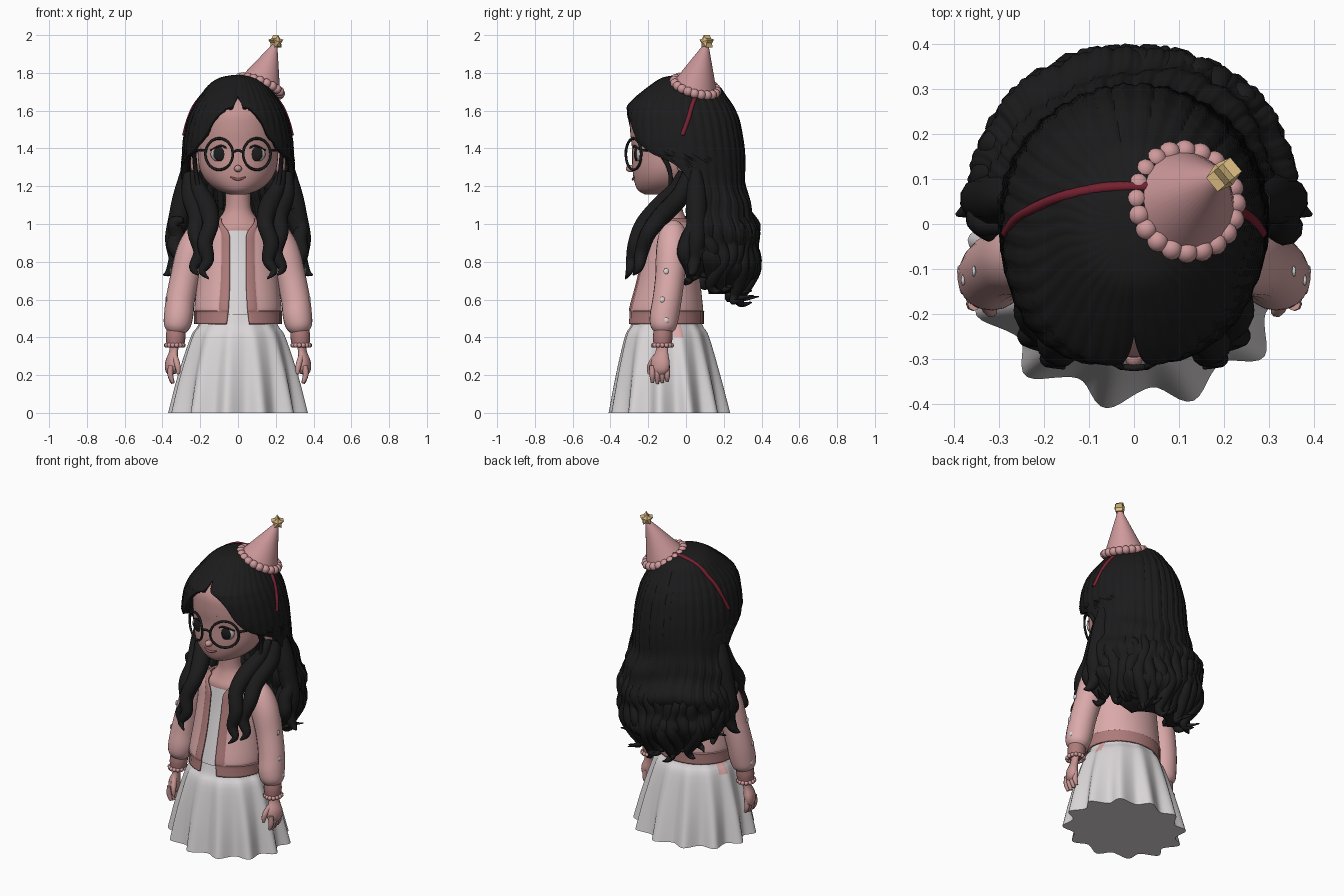
import bpy, bmesh, math
from math import sin, cos, pi, radians
from mathutils import Vector, Matrix, Quaternion

if "Cube" in bpy.data.objects:
    bpy.data.objects.remove(bpy.data.objects["Cube"])


def material(name, rgb):
    m = bpy.data.materials.new(name)
    m.use_nodes = True
    m.diffuse_color = (*rgb, 1)
    m.node_tree.nodes["Principled BSDF"].inputs["Base Color"].default_value = (*rgb, 1)
    return m


SKIN = material("skin", (0.58, 0.31, 0.30))
PINK = material("cardigan_pink", (0.71, 0.40, 0.40))
TRIM = material("knit_trim", (0.42, 0.20, 0.195))
HAT = material("hat_pink", (0.62, 0.32, 0.33))
WHITE = material("white_cloth", (0.71, 0.68, 0.69))
BLACK = material("hair_black", (0.011, 0.011, 0.012))
RED = material("band_red", (0.18, 0.015, 0.03))
GOLD = material("star_gold", (0.74, 0.52, 0.23))
EYE = material("eye_white", (0.50, 0.45, 0.45))
LIP = material("lip_rose", (0.36, 0.12, 0.13))


def finish(name, bm, *mats, angle=50):
    me = bpy.data.meshes.new(name)
    bm.to_mesh(me)
    bm.free()
    for m in mats:
        me.materials.append(m)
    me.shade_smooth()
    me.set_sharp_from_angle(angle=radians(angle))
    ob = bpy.data.objects.new(name, me)
    bpy.context.collection.objects.link(ob)
    return ob


def spline(pts, steps):
    """Catmull-Rom resampling of tuples of any length."""
    p = [pts[0], *pts, pts[-1]]
    out = []
    for i in range(1, len(p) - 2):
        for k in range(steps):
            t = k / steps
            out.append([0.5 * (2*b + (c-a)*t + (2*a-5*b+4*c-d)*t*t + (3*b-a-3*c+d)*t**3)
                        for a, b, c, d in zip(p[i-1], p[i], p[i+1], p[i+2])])
    return out + [list(pts[-1])]


def shell(name, rows, mats, cols=48, steps=4, push=None, rule=None, top=False, bottom=False, thick=0):
    """Loft of rows (z, half width, front y, back y, front opening in degrees), top to bottom."""
    bm = bmesh.new()
    grid = []
    for z, hw, yf, yb, gap in spline(rows, steps):
        g = radians(max(0, gap))
        ring = []
        for c in range(cols + 1):
            a = g + (2*pi - 2*g) * c / cols
            k = push(a, z, min(c, cols - c)) if push else 1
            ring.append(bm.verts.new((hw*k*sin(a), (yf+yb)/2 - (yb-yf)/2*k*cos(a), z)))
        grid.append(ring)
    for r, s in zip(grid, grid[1:]):
        for c in range(cols):
            f = bm.faces.new((r[c], s[c], s[c+1], r[c+1]))
            if rule:
                f.material_index = rule(f.calc_center_median().z, min(c, cols - 1 - c))
    if top:
        bm.faces.new(grid[0][:-1])
    if bottom:
        bm.faces.new(grid[-1][:0:-1])
    bmesh.ops.remove_doubles(bm, verts=bm.verts, dist=1e-5)
    ob = finish(name, bm, *mats)
    if thick:
        mod = ob.modifiers.new("thickness", 'SOLIDIFY')
        mod.thickness, mod.offset = thick, -1
    return ob


def tube(name, pts, mat, sides=12, steps=5, flat=1.0):
    """Round sweep through points (x, y, z, radius)."""
    path = spline(pts, steps)
    P = [Vector(p[:3]) for p in path]
    bm = bmesh.new()
    rings, q, last = [], None, None
    for i, p in enumerate(P):
        d = (P[min(i+1, len(P)-1)] - P[max(i-1, 0)]).normalized()
        q = d.to_track_quat('Z', 'Y') if q is None else last.rotation_difference(d) @ q
        last = d
        r = max(path[i][3], 0.001)
        rings.append([bm.verts.new(p + q @ Vector((r*cos(2*pi*k/sides), r*flat*sin(2*pi*k/sides), 0)))
                      for k in range(sides)])
    for a, b in zip(rings, rings[1:]):
        for k in range(sides):
            bm.faces.new((a[k], a[(k+1) % sides], b[(k+1) % sides], b[k]))
    bm.faces.new(rings[0][::-1])
    bm.faces.new(rings[-1])
    bmesh.ops.recalc_face_normals(bm, faces=bm.faces)
    return finish(name, bm, mat)


def blobs(name, items, mat, seg=14):
    """Ellipsoids from (centre, radii) pairs in one object."""
    bm = bmesh.new()
    for c, r in items:
        bmesh.ops.create_uvsphere(bm, u_segments=seg, v_segments=seg*2//3, radius=1,
                                  matrix=Matrix.Translation(c) @ Matrix.Diagonal((*r, 1)))
    return finish(name, bm, mat, angle=80)


# Skirt with flared pleats and a pink patch at each side
def pleats(a, z, e):
    return 1 + 0.08 * (1 - z/0.58) * cos(12*a + 1.9) + 0.01*(1 - z/.58)*sin(24*a)

shell("skirt", [(0.58, .185, -.26, .05, 0), (0.52, .195, -.275, .07, 0), (0.46, .212, -.292, .088, 0),
                (0.4, .248, -.322, .12, 0), (0.2, .305, -.36, .17, 0), (0, .345, -.388, .212, 0)],
      [WHITE, PINK], cols=156, push=pleats, top=True, bottom=True,
      rule=lambda z, e: int(.38 < z < .5 and 43 <= e <= 48))

# Shirt, chest and neck
shell("shirt", [(.97, .14, -.185, .02, 0), (.85, .17, -.205, .03, 0), (.7, .185, -.24, .04, 0),
                (.52, .2, -.285, .06, 0)], [WHITE], top=True)
shell("neck", [(1.22, .068, -.15, -.02, 0), (1.09, .068, -.145, -.02, 0), (1.03, .1, -.16, 0, 0),
               (.98, .145, -.185, .02, 0), (.93, .14, -.18, .02, 0)], [SKIN])

# Open cardigan with knitted edges
def knit(z, e):
    return int(z < .54 or z > 1.005 or e < 4)

def knit_push(a, z, e):
    return 1.02 + 0.014*(e % 2) if knit(z, e) else 1

shell("cardigan", [(1.03, .12, -.17, .015, 46), (1.0, .158, -.2, .03, 30), (.95, .19, -.215, .05, 14),
                   (.85, .2, -.23, .06, 12), (.7, .215, -.262, .075, 11), (.56, .23, -.3, .09, 12),
                   (.53, .225, -.3, .09, 13), (.47, .225, -.305, .09, 15)],
      [PINK, TRIM], cols=96, steps=5, push=knit_push, rule=knit, thick=.012)

# Arms
for s, side in ((1, "left"), (-1, "right")):
    tube(side + "_sleeve", [(s*.14, -.07, .985, .035), (s*.19, -.07, .955, .07), (s*.24, -.075, .86, .083),
                            (s*.28, -.085, .72, .078), (s*.305, -.1, .6, .077), (s*.315, -.115, .51, .077),
                            (s*.325, -.12, .455, .068), (s*.33, -.122, .425, .045)], PINK, 20)
    blobs(side + "_sleeve_patches", [((s*x, y, z), (.005, .014, .016)) for x, y, z in
                                     ((.356, -.105, .75), (.38, -.125, .6), (.389, -.105, .49))], WHITE, 8)
    tube(side + "_cuff", [(s*.328, -.12, .44, .05), (s*.33, -.123, .40, .052), (s*.332, -.125, .36, .047)], TRIM, 20)
    blobs(side + "_bracelet", [((s*.335 + .045*cos(k*pi/7), -.125 + .05*sin(k*pi/7), .358), (.013,)*3)
                               for k in range(14)], HAT, 8)
    tube(side + "_hand", [(s*.335, -.125, .37, .035), (s*.342, -.128, .32, .036), (s*.35, -.135, .27, .052),
                          (s*.352, -.138, .23, .05), (s*.35, -.14, .205, .03)], SKIN, 14, flat=.62)
    for k in range(4):
        y = -.178 + k*.026
        tube(side + "_finger", [(s*.355, y, .25, .015), (s*.358, y, .2, .015),
                                (s*.345, y, .155 + .006*abs(k-1), .009)], SKIN, 8)
    tube(side + "_thumb", [(s*.335, -.16, .3, .016), (s*.32, -.19, .25, .016), (s*.315, -.195, .205, .009)], SKIN, 8)

# Head and face
shell("head", [(1.72, .06, -.12, .03, 0), (1.68, .13, -.22, .08, 0), (1.6, .195, -.288, .12, 0),
               (1.5, .212, -.296, .13, 0), (1.4, .214, -.286, .13, 0), (1.3, .205, -.284, .11, 0),
               (1.23, .17, -.275, .07, 0), (1.18, .11, -.255, .02, 0), (1.155, .04, -.215, -.08, 0)],
      [SKIN], top=True, bottom=True)
blobs("nose", [((0, -.293, 1.293), (.021, .026, .019))], SKIN)
blobs("ears", [((s*.225, -.012, 1.32), (.028, .038, .065)) for s in (1, -1)], SKIN)
blobs("eye_whites", [((s*.093, -.246, 1.37), (.052, .024, .043)) for s in (1, -1)], EYE, 20)
blobs("irises", [((s*.094, -.262, 1.37), (.037, .013, .038)) for s in (1, -1)], BLACK, 20)
tube("mouth", [(-.042, -.272, 1.25, .003), (-.02, -.279, 1.24, .006), (0, -.281, 1.237, .007),
               (.02, -.279, 1.24, .006), (.042, -.272, 1.25, .003)], LIP, 8)
for s, side in ((1, "left"), (-1, "right")):
    tube(side + "_eyebrow", [(s*.05, -.287, 1.475, .003), (s*.1, -.262, 1.488, .004),
                             (s*.15, -.223, 1.47, .002)], TRIM, 8)
    tube(side + "_upper_lash", [(s*.045, -.271, 1.392, .004), (s*.09, -.273, 1.414, .006),
                                (s*.145, -.24, 1.39, .004)], BLACK, 8)
    # Round glasses, turned to wrap around the face
    yaw = radians(29) * s
    tube(side + "_glasses_rim", [(s*.1 + .083*cos(t)*cos(yaw), -.278 + .083*cos(t)*sin(yaw),
                                  1.37 + .083*sin(t), .007)
                                 for t in (k*pi/12 for k in range(25))], BLACK, 8, 2)
    tube(side + "_glasses_arm", [(s*.172, -.238, 1.39, .007), (s*.212, -.17, 1.39, .007),
                                 (s*.235, -.03, 1.37, .007)], BLACK, 8)
tube("glasses_bridge", [(-.028, -.317, 1.38, .007), (0, -.32, 1.39, .007), (.028, -.317, 1.38, .007)], BLACK, 8)

# Hair: one parted shell, open around the face, waved below the ears
def fullness(a):
    return .05 * sin(2*a)**2

def strands(a, z, e):
    ramp = min(1, max(0, (1.3 - z) / .25))
    flow = a + .05*sin(z*14)*ramp
    fine = .022*abs(sin(19*flow)) + .012*abs(sin(47*flow + 1))
    wave = .035*ramp*sin(z*34 + 1.5*sin(3*a)) + .03*ramp*abs(sin(6*flow)) + ramp*fullness(a)
    part = -.035*max(0, 1 - min(a, 2*pi - a)/.1)
    box = fullness(a)*(a > pi)*(cos(a) > 0)*min(1, max(0, (1.75 - z)*6))
    return .985 + fine*min(1, .3 + e/10) + wave + part + box

shell("hair", [(1.788, .035, -.06, .05, 0), (1.773, .1, -.13, .1, 0), (1.735, .155, -.19, .17, 0),
               (1.68, .197, -.26, .21, 0), (1.63, .23, -.312, .245, 6), (1.6, .245, -.325, .26, 18),
               (1.55, .265, -.335, .28, 28), (1.45, .287, -.335, .3, 39), (1.38, .292, -.325, .308, 54),
               (1.31, .298, -.31, .31, 80), (1.2, .303, -.3, .31, 95), (1.1, .32, -.32, .335, 97),
               (1.0, .345, -.35, .37, 98), (.9, .352, -.35, .365, 99), (.8, .335, -.34, .375, 101),
               (.72, .29, -.3, .36, 103), (.66, .21, -.2, .29, 106), (.63, .12, -.05, .2, 110)],
      [BLACK], cols=220, steps=5, push=strands, top=True, thick=.03)

# Curled locks around the back, in two staggered layers
for i in range(21):
    a = radians(92 + i*176/20)
    layer = i % 3
    up = .11*abs(sin(a))**4 + .03*layer
    flick = .02 + .035*(layer == 1)
    full = 1 + fullness(a)
    path = [(1.08 - .05*layer, .29, .31, .015), (.96, .337, .358, .034), (.86, .325, .345, .042),
            (.77, .335, .362, .04), (.68, .295, .325, .036), (.61, .26, .29, .026),
            (.575, .27, .30, .016), (.585, .29 + flick, .33 + flick, .003)]
    tube("back_lock", [(rx*full*sin(a + .06*sin(k*1.7 + i)), -ry*full*cos(a + .06*sin(k*1.7 + i)),
                        z + up*(1.1 - z)*2, r) for k, (z, rx, ry, r) in enumerate(path)], BLACK, 10)

# Locks falling over the shoulders, and loose temple strands
for s, side in ((1, "left"), (-1, "right")):
    tube(side + "_inner_lock", [(s*.235, -.02, 1.28, .02), (s*.205, -.06, 1.18, .042), (s*.16, -.14, 1.09, .052),
                                (s*.145, -.225, 1.0, .044), (s*.175, -.265, .9, .042), (s*.16, -.285, .81, .033),
                                (s*.19, -.3, .75, .02), (s*.155, -.32, .71, .004)], BLACK)
    tube(side + "_middle_lock", [(s*.26, .01, 1.27, .03), (s*.25, -.03, 1.15, .05), (s*.215, -.13, 1.04, .05),
                                 (s*.225, -.2, .95, .042), (s*.2, -.235, .85, .037), (s*.235, -.25, .77, .025),
                                 (s*.21, -.28, .73, .004)], BLACK)
    tube(side + "_outer_lock", [(s*.27, .05, 1.28, .035), (s*.29, .055, 1.15, .055), (s*.315, .055, 1.03, .055),
                                (s*.34, .055, .92, .048), (s*.33, .045, .82, .04), (s*.36, .035, .75, .025),
                                (s*.395, .02, .73, .004)], BLACK)
    tube(side + "_temple_strand", [(s*.235, -.18, 1.43, .012), (s*.228, -.1, 1.32, .012), (s*.215, -.08, 1.22, .012),
                                   (s*.19, -.1, 1.13, .02)], BLACK, 8)

# Headband lying in the hair
half = [(.284, -.02, 1.47), (.262, .01, 1.55), (.232, .03, 1.62), (.19, .05, 1.676), (.143, .065, 1.727), (.07, .08, 1.764)]
tube("headband", [(-x, y, z, .012) for x, y, z in half] + [(0, .083, 1.772, .012)]
     + [(x, y, z, .012) for x, y, z in half[::-1]], RED, 10)

# Party hat: tilted cone, bead rim and star
base = Vector((.115, .05, 1.73))
axis = Vector((.085, .06, .23))
tilt = axis.to_track_quat('Z', 'Y')
bm = bmesh.new()
bmesh.ops.create_cone(bm, cap_ends=True, segments=40, radius1=.115, radius2=.008, depth=axis.length,
                      matrix=Matrix.Translation(base + axis/2) @ tilt.to_matrix().to_4x4())
finish("party_hat", bm, HAT)
blobs("hat_beads", [(base + tilt @ Vector((.115*cos(k*pi/10), .118*sin(k*pi/10), 0)), (.025,)*3)
                    for k in range(20)], HAT)

# Thick star with softly raised faces
bm = bmesh.new()
turn = Quaternion((0, 0, 1), radians(40))
centre = base + axis*1.0 + Vector((0, 0, .004))
rims = [[bm.verts.new(centre + turn @ Vector((r*sin(k*pi/5), d, r*cos(k*pi/5))))
         for k, r in enumerate([.037, .022]*5)] for d in (-.02, .02)]
for k in range(10):
    n = (k + 1) % 10
    bm.faces.new((rims[0][k], rims[0][n], rims[1][n], rims[1][k]))
for rim, d in zip(rims, (-.03, .03)):
    tip = bm.verts.new(centre + turn @ Vector((0, d, 0)))
    for k in range(10):
        bm.faces.new((rim[k], rim[(k+1) % 10], tip))
bmesh.ops.recalc_face_normals(bm, faces=bm.faces)
finish("hat_star", bm, GOLD, angle=15)
